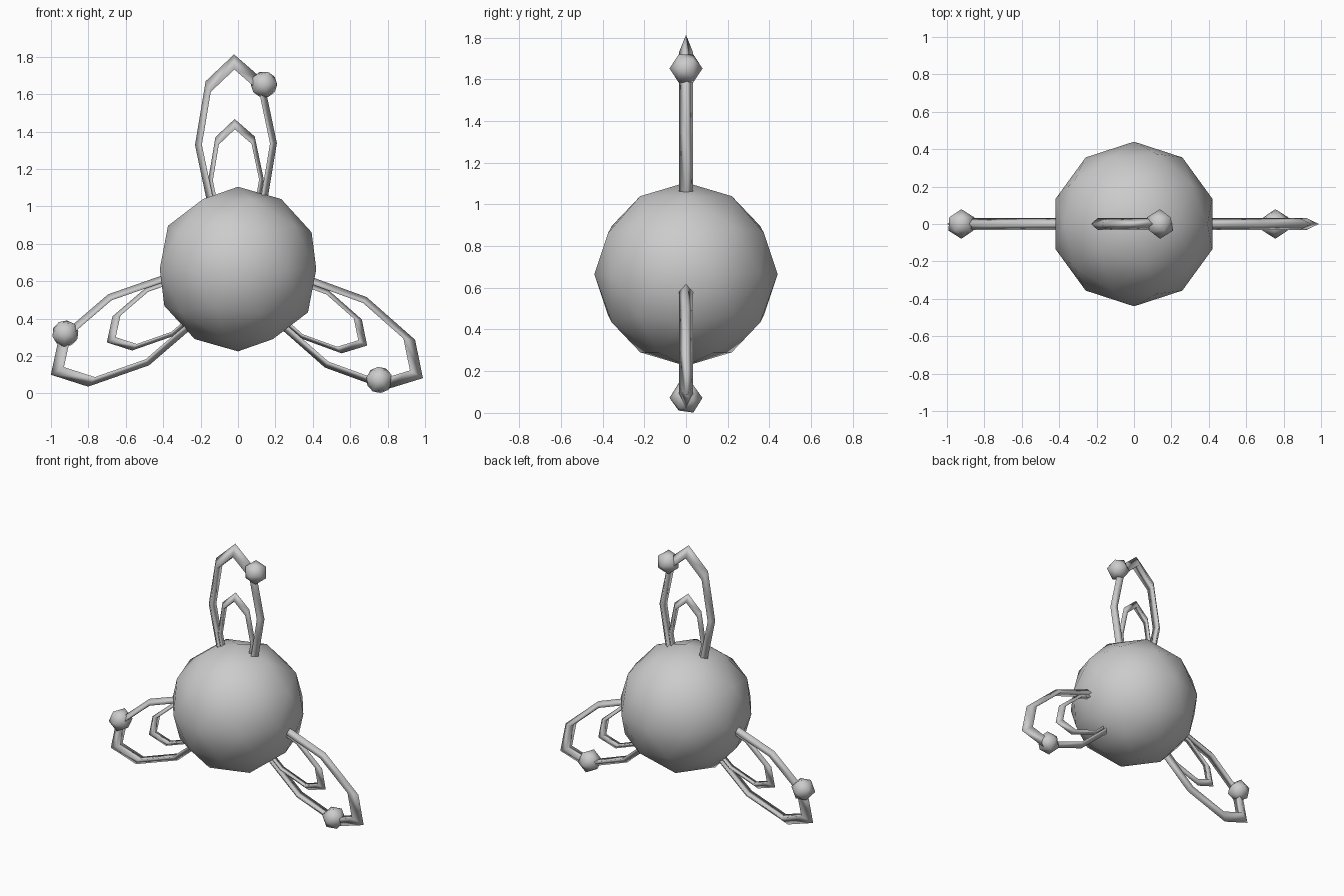
import bpy
from math import radians, sin, cos

if "Cube" in bpy.data.objects:
    bpy.data.objects.remove(bpy.data.objects["Cube"])

CX, CZ = -0.007, 0.667      # hub of the three-fold arrangement


def smooth():
    for p in bpy.context.object.data.polygons:
        p.use_smooth = True


def to_world(u, v, deg):
    """Turn a petal-local point (u across, v outward) clockwise about the hub."""
    a = radians(deg)
    return (CX + u * cos(a) + v * sin(a), 0, CZ - u * sin(a) + v * cos(a))


def loop(name, u, v, size, deg, tilt):
    """Stretched eight-sided ring with a three-sided section."""
    bpy.ops.mesh.primitive_torus_add(
        major_segments=8, minor_segments=3, major_radius=0.30, minor_radius=0.038,
        location=to_world(u, v, deg), rotation=(radians(90), radians(deg + tilt), 0))
    ob = bpy.context.object
    ob.name = name
    ob.scale = (0.648 * size, 1.42 * size, size)
    smooth()


def ball(name, radius, subdivisions, location, rotation=(0, 0, 0)):
    bpy.ops.mesh.primitive_ico_sphere_add(
        subdivisions=subdivisions, radius=radius, location=location, rotation=rotation)
    bpy.context.object.name = name
    smooth()


# Central body
ball("central_ball", 0.44, 2, (0, 0, 0.665))

# Three petals: outer loop, inner loop and a knob on the outer loop
petals = [  # name, turn, tilt, loop centre across/outward, knob x/z
    ("top", 0, -1.2, -0.004, 0.666, (0.139, 1.652)),
    ("right", 120, 0.7, 0.003, 0.675, (0.756, 0.072)),
    ("left", 240, 0.0, 0.006, 0.664, (-0.923, 0.32)),
]
for name, deg, tilt, u, v, (kx, kz) in petals:
    loop(name + "_outer_loop", u, v, 1.0, deg, tilt)
    loop(name + "_inner_loop", u, v - 0.192, 0.68, deg, tilt)
    ball(name + "_knob", 0.079, 1, (kx, 0, kz), (radians(90), radians(deg), 0))
